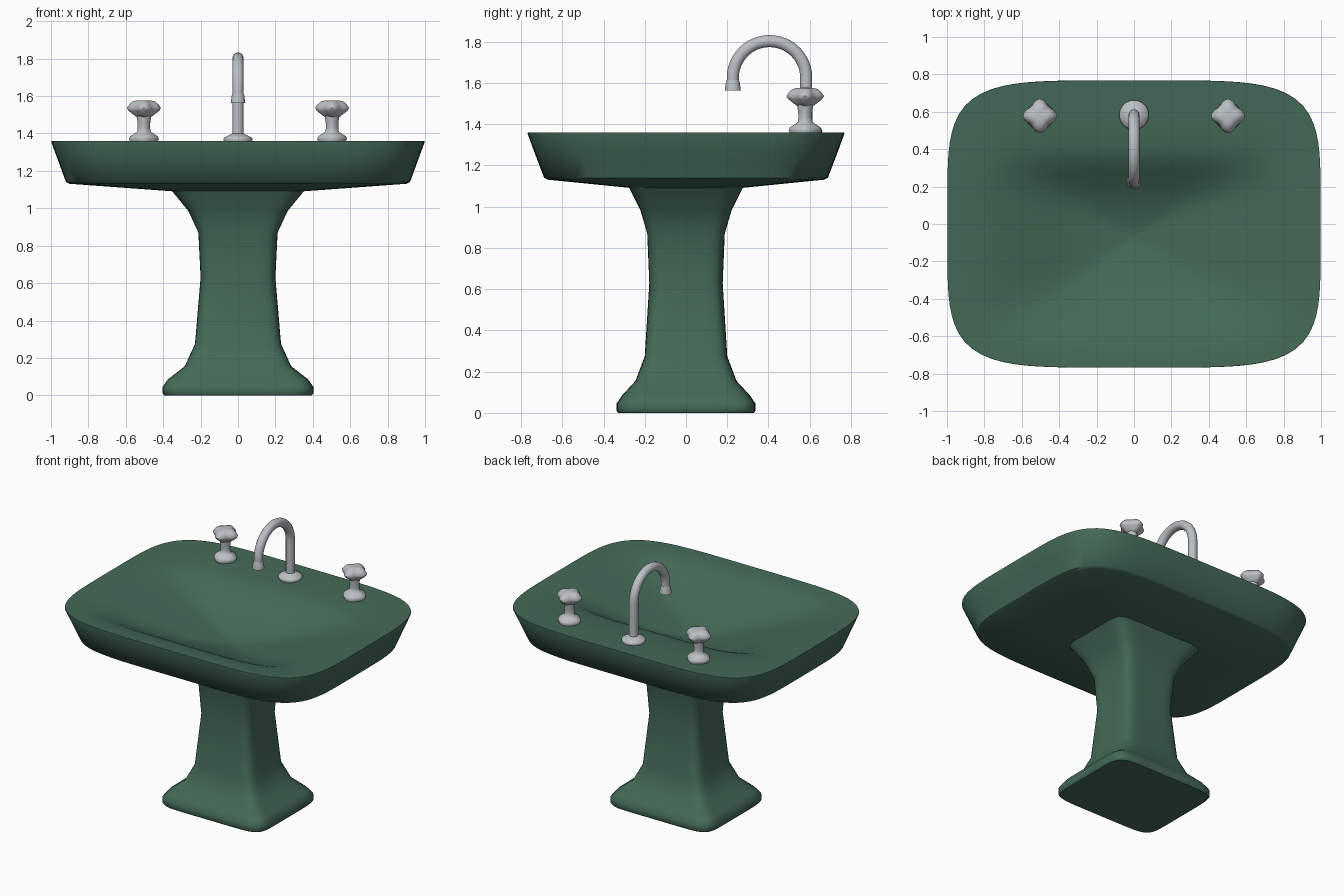
import bpy, bmesh, math

if "Cube" in bpy.data.objects:
    bpy.data.objects.remove(bpy.data.objects["Cube"])


def material(name, rgb):
    m = bpy.data.materials.new(name)
    m.diffuse_color = (*rgb, 1)
    m.use_nodes = True
    m.node_tree.nodes["Principled BSDF"].inputs["Base Color"].default_value = m.diffuse_color
    return m


GREEN = material("green_ceramic", (0.058, 0.143, 0.094))
METAL = material("brushed_metal", (0.50, 0.53, 0.56))


# Cross-section shapes: unit radius as a function of angle and height
def squarish(n):
    return lambda a, z: (abs(math.cos(a)) ** n + abs(math.sin(a)) ** n) ** (-1 / n)


def pedestal_shape(a, z):
    return squarish(5 + 3 * min(1, abs(z - 0.6) / 0.5))(a, z)


def lobed(a, z):
    return 0.88 + 0.12 * math.cos(4 * a)


def loft(name, rings, shape, mat, count=64, at=(0, 0), sharp=45):
    """Skin rings of (half x, half y, z, centre y) and cap both ends."""
    bm = bmesh.new()
    loops = []
    for hx, hy, z, cy in rings:
        loop = []
        for i in range(count):
            a = 2 * math.pi * i / count
            r = shape(a, z)
            loop.append(bm.verts.new((at[0] + hx * r * math.cos(a),
                                      at[1] + cy + hy * r * math.sin(a), z)))
        loops.append(loop)
    for lo, hi in zip(loops, loops[1:]):
        for i in range(count):
            j = (i + 1) % count
            bm.faces.new((lo[i], lo[j], hi[j], hi[i]))
    bm.faces.new(loops[0][::-1])
    bm.faces.new(loops[-1])
    bmesh.ops.recalc_face_normals(bm, faces=bm.faces)
    me = bpy.data.meshes.new(name)
    bm.to_mesh(me)
    bm.free()
    me.materials.append(mat)
    me.shade_smooth()
    me.set_sharp_from_angle(angle=math.radians(sharp))
    ob = bpy.data.objects.new(name, me)
    bpy.context.collection.objects.link(ob)
    return ob


def turned(profile):
    return [(r, r, z, 0) for r, z in profile]


# Basin: underside, flared wall, rim, then the bowl down to its low point
def bowl(hx, front, back, z):
    return (hx, (back - front) / 2, z, (back + front) / 2)


loft("basin", [
    (0.34, 0.26, 1.09, 0), (0.90, 0.67, 1.131, 0), (0.92, 0.688, 1.14, 0),
    (0.96, 0.73, 1.25, 0), (0.998, 0.768, 1.353, 0), (0.998, 0.767, 1.36, 0),
    bowl(0.94, -0.715, 0.60, 1.357),
    bowl(0.85, -0.65, 0.42, 1.35),
    bowl(0.75, -0.59, 0.35, 1.33),
    bowl(0.61, -0.51, 0.28, 1.285),
    bowl(0.47, -0.42, 0.21, 1.235),
    bowl(0.28, -0.28, 0.11, 1.18),
    bowl(0.13, -0.15, 0.01, 1.148),
    bowl(0.01, -0.08, -0.06, 1.135),
], squarish(4.9), GREEN, count=120)

# Pedestal
loft("pedestal", [
    (0.395, 0.33, 0.0, 0), (0.403, 0.337, 0.01, 0), (0.403, 0.337, 0.045, 0),
    (0.375, 0.31, 0.085, 0), (0.285, 0.245, 0.155, 0), (0.23, 0.2, 0.275, 0),
    (0.2, 0.178, 0.63, 0), (0.212, 0.188, 0.87, 0), (0.265, 0.222, 0.985, 0),
    (0.355, 0.277, 1.095, 0),
], pedestal_shape, GREEN, count=104)

# Spout: bent pipe with a base flange and a flared tip
TAP_Y = 0.583
curve = bpy.data.curves.new("spout_pipe", 'CURVE')
curve.dimensions = '3D'
curve.bevel_depth = 0.03
curve.bevel_resolution = 5
curve.use_fill_caps = True
path = [(0, TAP_Y, 1.36)]
for i in range(25):
    a = math.pi * i / 24
    path.append((0, TAP_Y - 0.178 + 0.178 * math.cos(a), 1.625 + 0.178 * math.sin(a)))
path.append((0, TAP_Y - 0.356, 1.575))
spline = curve.splines.new('POLY')
spline.points.add(len(path) - 1)
for p, co in zip(spline.points, path):
    p.co = (*co, 1)
spline.use_smooth = True
curve.materials.append(METAL)
bpy.context.collection.objects.link(bpy.data.objects.new("spout_pipe", curve))

ROUND = squarish(2)
loft("spout_tip", turned([(0.03, 1.615), (0.034, 1.60), (0.039, 1.563), (0.028, 1.563),
                          (0.024, 1.57)]),
     ROUND, METAL, 24, (0, TAP_Y - 0.356))
loft("spout_flange", turned([(0.07, 1.35), (0.079, 1.368), (0.074, 1.378),
                             (0.05, 1.39), (0.03, 1.40)]),
     ROUND, METAL, 32, (0, TAP_Y), 60)

# Tap handles: flange, stem and four-lobed knob
HANDLE_Y = 0.578
for side, x in (("left", -0.503), ("right", 0.503)):
    loft(side + "_handle_base", turned([
        (0.07, 1.35), (0.08, 1.37), (0.074, 1.385), (0.05, 1.40), (0.036, 1.41),
        (0.033, 1.43), (0.034, 1.46), (0.04, 1.495), (0.04, 1.51)]),
        squarish(1.6), METAL, 32, (x, HANDLE_Y), 60)
    loft(side + "_handle_knob", turned([
        (0.035, 1.485), (0.055, 1.50), (0.083, 1.522), (0.091, 1.537),
        (0.078, 1.555), (0.062, 1.57), (0.04, 1.576), (0.01, 1.577)]),
        lobed, METAL, 40, (x, HANDLE_Y), 60)
